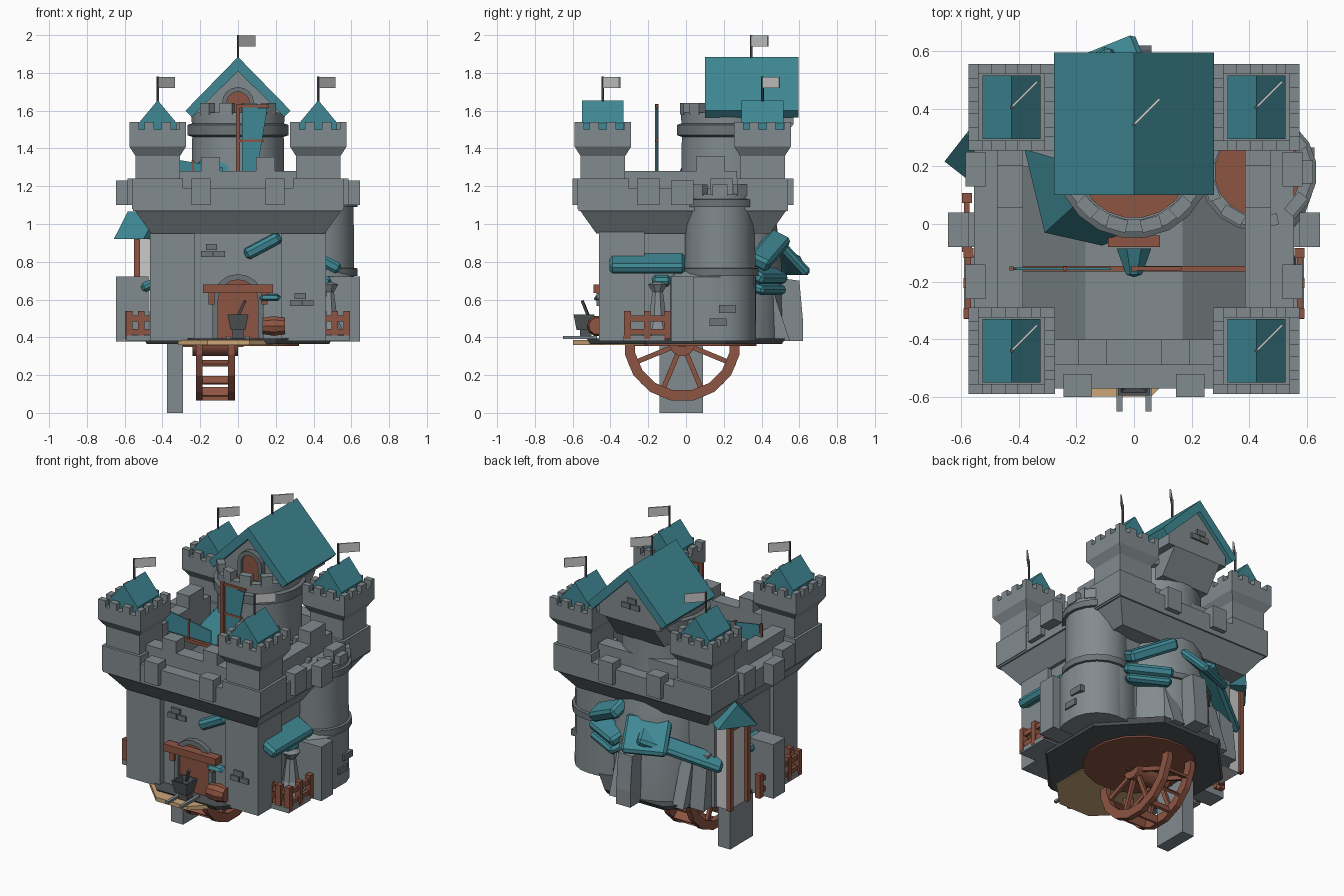
import bpy, bmesh
from math import sin, cos, pi, radians
from mathutils import Vector, Euler

if "Cube" in bpy.data.objects:
    bpy.data.objects.remove(bpy.data.objects["Cube"])


def material(name, rgb):
    m = bpy.data.materials.new(name)
    m.diffuse_color = (*rgb, 1)
    m.use_nodes = True
    m.node_tree.nodes["Principled BSDF"].inputs["Base Color"].default_value = m.diffuse_color
    return m


TEAL = material("teal_cloth", (0.05, 0.25, 0.30))
WOOD = material("red_wood", (0.27, 0.09, 0.055))
TAN = material("tan_planks", (0.60, 0.38, 0.19))
DARK = material("dark_stone", (0.08, 0.09, 0.095))
STONE = material("grey_stone", (0.225, 0.26, 0.275))
MID = material("mid_stone", (0.15, 0.175, 0.185))
PALE = material("pale_cloth", (0.7, 0.7, 0.7))


def make(name, verts, faces, mat=None, loc=(0, 0, 0), rot=(0, 0, 0)):
    bm = bmesh.new()
    vs = [bm.verts.new(v) for v in verts]
    for f in faces:
        bm.faces.new([vs[i] for i in f])
    bmesh.ops.remove_doubles(bm, verts=bm.verts, dist=1e-5)
    bmesh.ops.recalc_face_normals(bm, faces=bm.faces)
    me = bpy.data.meshes.new(name)
    bm.to_mesh(me)
    bm.free()
    ob = bpy.data.objects.new(name, me)
    bpy.context.collection.objects.link(ob)
    ob.location, ob.rotation_euler = loc, rot
    me.materials.append(mat or STONE)
    return ob


def prism(name, pts, a, b, mat=None, axis='y', loc=(0, 0, 0), rot=(0, 0, 0)):
    put = {'y': lambda p, t: (p[0], t, p[1]), 'x': lambda p, t: (t, p[0], p[1]),
           'z': lambda p, t: (p[0], p[1], t)}[axis]
    n = len(pts)
    faces = [tuple(range(n)), tuple(range(2 * n - 1, n - 1, -1))]
    faces += [(i, (i + 1) % n, n + (i + 1) % n, n + i) for i in range(n)]
    return make(name, [put(p, t) for t in (a, b) for p in pts], faces, mat, loc, rot)


def box(name, c, s, mat=None, rot=(0, 0, 0)):
    x, y, z = (v / 2 for v in s)
    return prism(name, [(-x, -y), (x, -y), (x, y), (-x, y)], -z, z, mat, 'z', c,
                 [radians(r) for r in rot])


def span(name, x0, x1, y0, y1, z0, z1, mat=None):
    return box(name, ((x0 + x1) / 2, (y0 + y1) / 2, (z0 + z1) / 2), (x1 - x0, y1 - y0, z1 - z0), mat)


def lathe(name, prof, n, loc=(0, 0, 0), mat=None, rot=(0, 0, 0), sx=1, smooth=True):
    """Closed (radius, z) profile turned around z; n=4 gives a square whose half side is the radius."""
    k, off = (2 ** .5, pi / 4) if n == 4 else (1, pi / n)
    m = len(prof)
    verts = [(r * k * sx * cos(off + 2 * pi * i / n), r * k * sin(off + 2 * pi * i / n), z)
             for i in range(n) for r, z in prof]
    faces = []
    for i in range(n):
        for j in range(m):
            q = (j + 1) % m
            if prof[j][0] == 0 and prof[q][0] == 0:
                continue
            faces.append((i * m + j, i * m + q, (i + 1) % n * m + q, (i + 1) % n * m + j))
    ob = make(name, verts, faces, mat, loc, rot)
    if smooth and n > 10:
        bpy.ops.object.select_all(action='DESELECT')
        ob.select_set(True)
        bpy.context.view_layer.objects.active = ob
        bpy.ops.object.shade_smooth_by_angle(angle=radians(30))
    return ob


def awning(name, c, s, rot, mat=TEAL):
    b = box(name, c, s, mat, rot).modifiers.new("soft_edge", 'BEVEL')
    b.width, b.segments = 0.016, 1


def flag(x, y, z0, z1):
    lathe("flag_pole", [(0, z0), (.007, z0), (.007, z1), (0, z1)], 6, (x, y, 0), DARK)
    box("flag", (x + .045, y + .045, z1 - .03), (.125, .008, .058), PALE, (0, 0, 45))


# Curtain wall: solid lower body, flared overhang, parapet ring, inner wall step, court floor
span("castle_body", -.44, .44, -.42, .34, .38, 1.0)
lathe("parapet_wall", [(0, .95), (.46, .95), (.545, 1.07), (.555, 1.07), (.555, 1.19), (.385, 1.19),
                       (.385, 1.0), (0, 1.0)], 4, (0, -.015, 0))
span("court_floor", -.175, .175, -.4, .2, .99, 1.06)
span("front_inner_wall", -.31, .31, -.49, -.40, 1.15, 1.28)
for s in (-1, 1):
    box("court_side_slope", (s * .275, -.1, 1.025), (.225, .6, .02), MID, (0, s * 14, 0))
    box("corner_pillar", (s * .3475, -.34, .69), (.235, .24, .62))
    box("front_merlon", (s * .195, -.56, 1.17), (.10, .08, .14))
    box("front_inner_merlon", (s * .145, -.445, 1.31), (.10, .09, .09))
    box("side_inner_wall", (s * .43, -.03, 1.215), (.09, .60, .13))
    box("side_inner_merlon", (s * .43, .13, 1.31), (.09, .15, .10))
    for y in (-.2, .19):
        box("side_merlon", (s * .55, y, 1.17), (.07, .12, .14))
    box("side_buttress_block", (s * .56, -.02, .55), (.17, .12, .345))
    box("side_wall_merlon", (s * .61, -.02, 1.165), (.07, .12, .13))

# Four square corner towers with battlements, gable roofs and flags
for cx in (-.425, .425):
    for cy in (-.44, .405):
        lathe("corner_tower", [(0, 1.08), (.135, 1.08), (.135, 1.24), (.118, 1.24), (.118, 1.36),
                               (.15, 1.41), (.15, 1.50), (.115, 1.50), (.115, 1.46), (0, 1.46)], 4, (cx, cy, 0))
        for i in range(4):
            for t, w in ((-.125, .05), (-.045, .05), (.045, .05)):
                v = Euler((0, 0, i * pi / 2)).to_matrix() @ Vector((t, -.1325, 0))
                box("merlon", (cx + v.x, cy + v.y, 1.517), (w, .035, .045), None, (0, 0, i * 90))
        prism("tower_roof", [(-.1, 1.47), (.1, 1.47), (.1, 1.535), (0, 1.655), (-.1, 1.535)],
              cy - .11, cy + .11, TEAL, loc=(cx, 0, 0))
        flag(cx, cy, 1.64, 1.78)

# Round keep with bands, merlons and deck
K = (0, .22, 0)
lathe("keep", [(0, .38), (.30, .38), (.285, .9), (.27, .95), (.25, 1.1), (.245, 1.47), (.25, 1.59), (.205, 1.59),
               (.205, 1.53), (0, 1.53)], 20, K)
lathe("keep_band", [(.24, 1.46), (.27, 1.47), (.27, 1.525), (.24, 1.535)], 20, K, MID)
lathe("keep_low_band", [(.27, .70), (.305, .705), (.305, .74), (.27, .745)], 20, K, MID)
lathe("keep_deck", [(0, 1.52), (.2, 1.52), (.2, 1.54), (0, 1.54)], 20, K, WOOD)
for i in range(7, 11):
    a = 2 * pi * (i + .5) / 12
    box("keep_merlon", (.228 * cos(a), .22 + .228 * sin(a), 1.61), (.045, .07, .06), None, (0, 0, a * 180 / pi))

# Gabled house on top of the keep
prism("house_gable", [(-.215, 1.53), (.215, 1.53), (.215, 1.60), (0, 1.815), (-.215, 1.60)], .15, .57)
prism("main_roof", [(-.278, 1.60), (0, 1.885), (.278, 1.60), (.245, 1.565), (0, 1.81), (-.245, 1.565)], .10, .595, TEAL)
flag(0, .345, 1.86, 2.0)
prism("house_corbel", [(.3, 1.38), (.46, 1.38), (.57, 1.53), (.3, 1.53)], -.17, .17, axis='x')
span("back_inner_wall", -.30, .30, .37, .46, 1.15, 1.28)
for x in (-.17, .17):
    box("back_merlon", (x, .53, 1.17), (.10, .08, .14))


# Arched doors: wooden leaf and stone surround
def arch(name, x, y, z, w, h, t):
    def curve(r):
        return [(x + r * cos(pi * i / 8), z + h + r * sin(pi * i / 8)) for i in range(9)]
    prism(name + "_leaf", [(x + w, z)] + curve(w) + [(x - w, z)], y, y + .03, WOOD)
    o, n = curve(w + t), curve(w)
    prism(name + "_surround", [(x + w + t, z)] + o + [(x - w - t, z), (x - w, z)] + n[::-1] + [(x + w, z)],
          y - .02, y + .03, MID)


arch("gate", 0, -.435, .38, .105, .22, .03)
arch("house_door", 0, .135, 1.53, .06, .11, .025)
box("gate_lintel", (0, -.46, .657), (.37, .06, .045), WOOD)
for s in (-1, 1):
    box("lintel_bracket", (s * .14, -.45, .61), (.03, .04, .07), WOOD)

# Side round tower
T = (.43, .18, 0)
lathe("side_tower", [(0, .38), (.19, .38), (.185, 1.08), (.19, 1.16), (.15, 1.16), (.15, 1.09), (0, 1.09)], 18, T)
lathe("side_tower_foot", [(0, .38), (.23, .38), (.23, .72), (.18, .76), (0, .76)], 18, (.39, .14, 0))
for z, r in ((1.09, .205), (.725, .205)):
    lathe("tower_band", [(.17, z), (r, z), (r, z + .04), (.17, z + .045)], 18, T, MID)
lathe("side_tower_deck", [(0, 1.08), (.15, 1.08), (.15, 1.10), (0, 1.10)], 18, T, WOOD)
for i in range(9):
    a = 2 * pi * i / 9
    box("side_tower_merlon", (.43 + .172 * cos(a), .18 + .172 * sin(a), 1.18), (.04, .08, .06), None, (0, 0, a * 180 / pi))

# Windmill: four blades around a hub in front of the keep
H = Vector((0, -.155, 1.20))
for k in range(4):
    e = Euler((0, -k * pi / 2, 0))
    for nm, c, s in (("spar", (0, 0, .21), (.02, .02, .45)), ("tip_bar", (.08, 0, .425), (.17, .014, .014)),
                     ("mid_bar", (.065, 0, .24), (.14, .014, .014))):
        box("mill_" + nm, H + e.to_matrix() @ Vector(c), s, WOOD, (0, -k * 90, 0))
    prism("mill_sail", [(.02, .08), (.10, .08), (.155, .41), (.02, .425)], -.004, .004, TEAL, loc=H, rot=e)
lathe("mill_hub", [(0, -.05), (.065, -.05), (.03, .04), (0, .05)], 8, H + Vector((0, .02, 0)), TEAL, (pi / 2, 0, 0))
box("mill_axle", (0, -.06, 1.2), (.18, .04, .08), WOOD)
# Lean-to skirt at the foot of the keep
make("keep_skirt", [(-.38, .26, 1.17), (-.31, -.03, 1.17), (-.11, -.075, 1.17), (-.05, -.05, 1.19),
                    (-.245, .22, 1.33), (-.20, .07, 1.33), (-.10, -.005, 1.33), (-.05, -.02, 1.31)],
     [(0, 1, 5, 4), (1, 2, 6, 5), (2, 3, 7, 6), (0, 4, 7, 3), (4, 5, 6, 7), (0, 1, 2, 3)], TEAL)

# Base plate, underside and front planks
lathe("base_plate", [(0, .365), (.55, .365), (.57, .395), (0, .395)], 8, (0, 0, 0), DARK, sx=.95)
lathe("base_wood", [(0, .355), (.33, .355), (.33, .37), (0, .37)], 16, (0, .05, 0), WOOD)
lathe("front_planks", [(0, .36), (.29, .36), (.29, .385), (0, .385)], 8, (-.05, -.33, 0), TAN)
span("support_post", -.375, -.29, -.14, .09, 0, .37)

# Water wheel
W = Vector((-.12, -.02, .37))
for x in (-.085, .085):
    lathe("wheel_rim", [(.255, -.018), (.31, -.018), (.31, .018), (.255, .018)], 16, W + Vector((x, 0, 0)), WOOD,
          (0, pi / 2, 0), smooth=False)
    for i in range(4):
        box("wheel_spoke", W + Vector((x, 0, 0)), (.02, .026, .52), WOOD, (i * 45 + 22.5, 0, 0))
for i in range(16):
    a = 2 * pi * i / 16
    box("wheel_paddle", W + Vector((0, .28 * sin(a), .28 * cos(a))), (.16, .014, .05), WOOD, (-a * 180 / pi, 0, 0))
lathe("wheel_hub", [(0, -.12), (.07, -.12), (.07, .12), (0, .12)], 12, W, WOOD, (0, pi / 2, 0))
box("wheel_axle", W - Vector((.02, 0, 0)), (.34, .04, .04), WOOD)

# Awnings around the walls: name, centre, size, rotation
for row in (("front_awning", (.13, -.425, .885), (.21, .07, .06), (10, -28, 0)),
            ("right_awning", (.47, -.205, .795), (.16, .40, .06), (0, 28, 0)),
            ("right_small_awning", (.46, -.13, .70), (.07, .10, .05), (0, 20, 0)),
            ("back_awning", (-.09, .525, .82), (.27, .24, .05), (-45, 0, 22)),
            ("back_slat", (-.27, .44, .74), (.52, .12, .055), (-25, -20, 32)),
            ("back_high_awning", (.24, .44, .86), (.31, .12, .07), (-30, 26, -25)),
            ("back_mid_awning", (.25, .42, .73), (.29, .13, .06), (-25, 0, -28)),
            ("back_low_awning", (.25, .42, .66), (.27, .12, .05), (-15, 0, -28)),
            ("left_awning", (-.46, .0, .68), (.11, .20, .05), (0, -25, 0))):
    awning(*row)

# Left porch with turned gable roof
prism("porch_roof", [(-.12, .92), (0, 1.065), (.12, .92)], -.10, .10, TEAL, loc=(-.505, .25, 0), rot=(0, 0, radians(52)))
box("porch_panel", (-.47, .24, .65), (.12, .16, .54), PALE)
for y in (.15, .32):
    box("porch_post", (-.535, y, .65), (.03, .03, .54), WOOD)
box("porch_beam", (-.535, .235, .90), (.03, .20, .03), WOOD)

# Back buttresses
for x, y, w in ((-.27, .41, .08), (.12, .49, .08)):
    prism("back_buttress", [(y - .14, .38), (y + .06, .38), (y, .56), (y - .05, .72), (y - .14, .72)],
          x - w / 2, x + w / 2, axis='x')
prism("back_tall_buttress", [(.45, .38), (.62, .38), (.62, .48), (.60, .70), (.45, .72)], -.04, .06, axis='x')
prism("back_side_block", [(.30, .38), (.42, .38), (.38, .72), (.30, .72)], -.42, -.32, axis='x')


# Fences along both sides
def fence(x0, y0, x1, y1):
    a, b = Vector((x0, y0, 0)), Vector((x1, y1, 0))
    ang = (b - a).to_2d().angle_signed(Vector((1, 0))) * 180 / pi
    for z in (.43, .50):
        m = (a + b) / 2
        box("fence_rail", (m.x, m.y, z), ((b - a).length, .02, .03), WOOD, (0, 0, ang))
    for t in (0, .5, 1):
        p = a.lerp(b, t)
        box("fence_post", (p.x, p.y, .465), (.035, .035, .15), WOOD)


for s in (-1, 1):
    fence(s * .575, -.31, s * .575, -.10)
    fence(s * .45, -.31, s * .575, -.31)
    box("side_step", (s * .50, -.22, .395), (.18, .22, .03))
fence(-.58, -.08, -.58, .09)
lathe("stone_fountain", [(0, .39), (.09, .39), (.085, .43), (.05, .50), (.03, .64), (.055, .68), (0, .70)], 8, (.48, -.15, 0))

# Cart and barrel at the gate
lathe("cart_tub", [(0, .44), (.04, .44), (.055, .52), (.045, .52), (.03, .46), (0, .46)], 4, (0, -.54, 0), DARK)
box("cart_leg", (0, -.53, .42), (.06, .06, .05), DARK)
box("cart_tool", (.015, -.53, .545), (.015, .015, .11), DARK, (20, 25, 0))
for s in (-1, 1):
    box("cart_handle", (s * .05, -.56, .40), (.02, .18, .015))
lathe("barrel", [(0, -.06), (.045, -.06), (.055, 0), (.045, .06), (0, .06)], 10, (.19, -.47, .46), WOOD, (0, pi / 2, 0))
awning("stall_cloth", (.17, -.46, .61), (.11, .06, .03), (15, 0, 0))

# Raised bricks
for x, y, z in ((-.14, -.42, .86), (.33, -.46, .60), (-.02, .57, 1.66)):
    for dx, dz in ((0, .018), (-.025, -.018), (.04, -.018)):
        box("brick", (x + dx, y, z + dz), (.06, .025, .032), MID)
for y, z in ((.17, .48), (.22, .55)):
    box("brick", (.612, y, z), (.03, .09, .04), MID)
